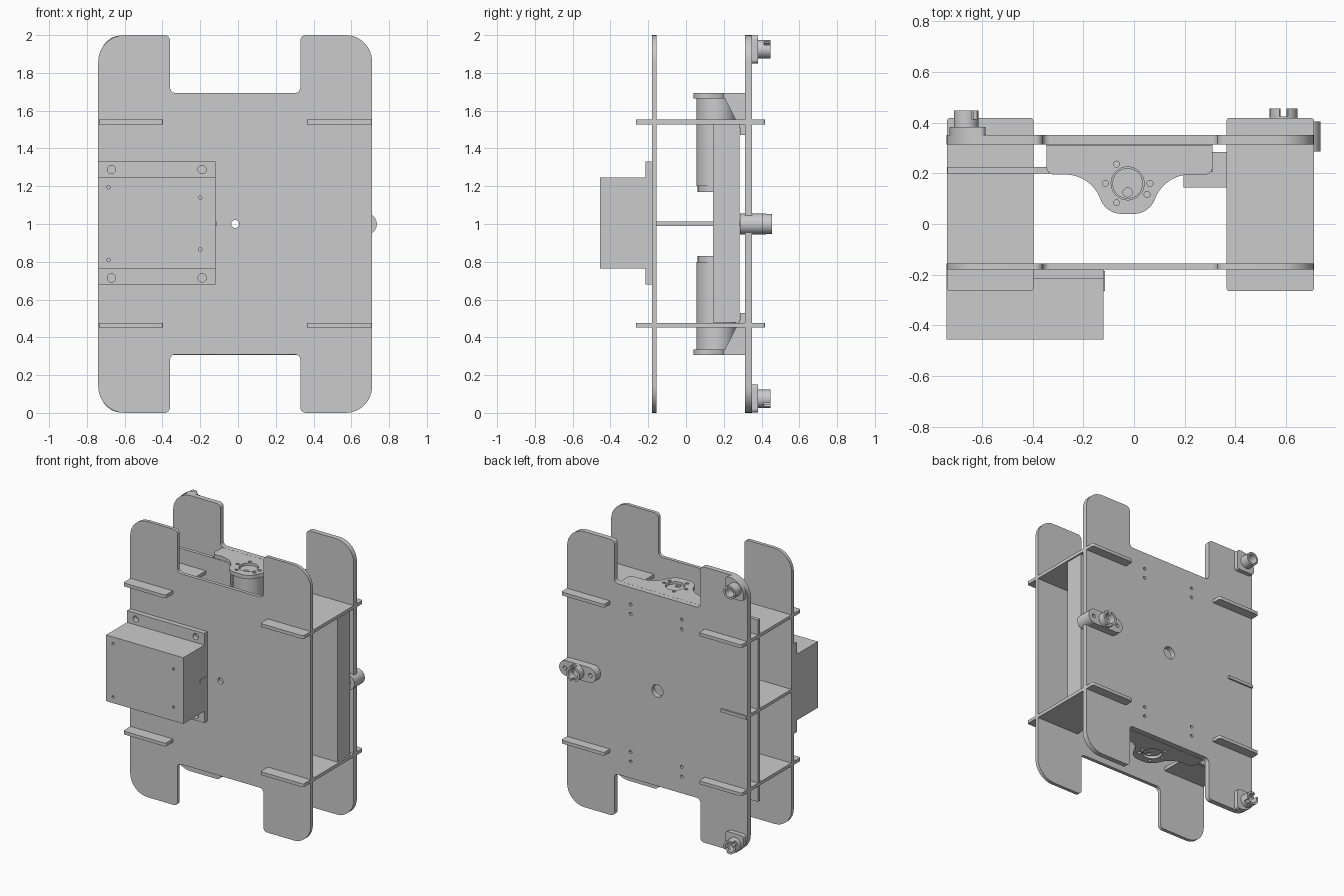
import bpy, math
from math import pi, cos, sin
from mathutils import Matrix, Vector

if "Cube" in bpy.data.objects:
    bpy.data.objects.remove(bpy.data.objects["Cube"])

def rpoly(pts, n=8):
    """Polygon outline from (u, v, radius) corners, with filleted corners."""
    out = []
    for i, (u, v, r) in enumerate(pts):
        p = Vector((u, v))
        if r == 0:
            out.append(p)
            continue
        a = (Vector(pts[i - 1][:2]) - p).normalized()
        b = (Vector(pts[(i + 1) % len(pts)][:2]) - p).normalized()
        half = a.angle(b) / 2
        t0, t1 = p + a * (r / math.tan(half)), p + b * (r / math.tan(half))
        c = p + (a + b).normalized() * (r / sin(half))
        v0, v1 = t0 - c, t1 - c
        ang = v0.angle(v1)
        for k in range(n + 1):
            s = k / n
            out.append(c + (v0 * sin((1 - s) * ang) + v1 * sin(s * ang)) / sin(ang))
    return out

def rect(u0, v0, u1, v1, r=0.0):
    return rpoly([(u0, v0, r), (u1, v0, r), (u1, v1, r), (u0, v1, r)])

def circle(u, v, r, n=24):
    return [Vector((u + r * cos(2 * pi * k / n), v + r * sin(2 * pi * k / n))) for k in range(n)]

def sector(u, v, r0, r1, a0, a1, n=12):
    arc = [a0 + (a1 - a0) * k / n for k in range(n + 1)]
    return ([Vector((u + r1 * cos(a), v + r1 * sin(a))) for a in arc] +
            [Vector((u + r0 * cos(a), v + r0 * sin(a))) for a in reversed(arc)])

# rotations that put the drawn profile in the xy, xz or yz plane
ROT = {'Z': Matrix(), 'Y': Matrix.Rotation(pi / 2, 4, 'X'),
       'X': Matrix(((0, 0, 1, 0), (1, 0, 0, 0), (0, 1, 0, 0), (0, 0, 0, 1)))}

def slab(name, loops, axis, lo, hi):
    """Extrude outlines (first = outside, rest = holes or islands) from lo to hi along axis."""
    cu = bpy.data.curves.new(name, 'CURVE')
    cu.dimensions, cu.fill_mode = '2D', 'BOTH'
    cu.extrude = abs(hi - lo) / 2
    for loop in loops:
        sp = cu.splines.new('POLY')
        sp.points.add(len(loop) - 1)
        for q, p in zip(sp.points, loop):
            q.co = (p[0], p[1], 0, 1)
        sp.use_cyclic_u = True
    tmp = bpy.data.objects.new(name + "_curve", cu)
    bpy.context.collection.objects.link(tmp)
    dg = bpy.context.evaluated_depsgraph_get()
    me = bpy.data.meshes.new_from_object(tmp.evaluated_get(dg))
    bpy.data.objects.remove(tmp)
    bpy.data.curves.remove(cu)
    shift = Vector((0, 0, 0))
    shift['XYZ'.index(axis)] = (lo + hi) / 2
    me.transform(Matrix.Translation(shift) @ ROT[axis])
    ob = bpy.data.objects.new(name, me)
    bpy.context.collection.objects.link(ob)
    return ob

def box(name, x0, x1, y0, y1, z0, z1):
    return slab(name, [rect(x0, y0, x1, y1)], 'Z', z0, z1)

L, R = -0.74, 0.71
# H-shaped front and back plates
outline = rpoly([(L, 0, .14), (-.36, 0, .03), (-.36, .31, .03), (.33, .31, .03),
                 (.33, 0, .03), (R, 0, .14), (R, 2, .14), (.33, 2, .03),
                 (.33, 1.693, .03), (-.36, 1.693, .03), (-.36, 2, .03), (L, 2, .14)])
slab("front_plate", [outline, circle(-.015, 1, .021)], 'Y', -.18, -.155)
screws = [circle(x, z, .011, 12) for x in (-.21, .2) for z in (.43, .5, 1.5, 1.57)]
slab("back_plate", [outline, circle(-.015, 1, .045)] + screws, 'Y', .313, .35)

# Cross shelves that pass through both plates
for z, level in ((.465, "lower"), (1.54, "upper")):
    for x0, x1, side in ((-.737, -.397, "left"), (.365, .71, "right")):
        slab(f"{level}_{side}_shelf", [rect(x0, -.265, x1, .418, .012)],
             'Z', z - .012, z + .012)
slab("middle_shelf", [[(-.737, -.265), (-.115, -.265), (-.115, -.185), (-.397, -.185),
                       (-.397, .2), (-.53, .2), (-.53, .362), (-.737, .362)]],
     'Z', .99, 1.012)

# Inner upright panel and long inner block
box("inner_panel", -.735, -.2, .2, .225, .34, 1.66)
box("inner_block", .195, .7, .143, .283, .478, 1.527)

# Front box on its flange
corner_holes = [circle(x, z, .022) for x in (-.67, -.19) for z in (.715, 1.288)]
slab("box_flange", [rect(L, .68, -.12, 1.33)] + corner_holes, 'Y', -.215, -.18)
pin_holes = [circle(x, z, .009, 12) for x, z in
             ((-.685, 1.195), (-.2, 1.14), (-.685, .81), (-.2, .865))]
slab("front_box_face", [rect(L, .765, -.12, 1.245)] + pin_holes, 'Y', -.455, -.43)
box("front_box_body", L, -.12, -.43, -.215, .765, 1.245)

# Motor and bracket at each end, mirrored about z = 1
MX, MY = -.025, .16
nose = rpoly([(-.345, .312, 0), (-.345, .195, .03), (-.17, .195, .148), (-.11, .04, .088),
              (.06, .04, .088), (.12, .195, .148), (.31, .195, .03), (.31, .312, 0)], 12)
bolts = [circle(MX + .088 * cos(math.radians(a)), MY + .088 * sin(math.radians(a)), .012, 12)
         for a in (120, 180, 240, 330, 0)]
for s, end in ((1, "top"), (-1, "bottom")):
    def z(v):
        return 1 + s * (v - 1)
    def span(v0, v1):
        return sorted((z(v0), z(v1)))
    slab(f"{end}_bracket_flange", [nose, circle(MX, MY, .065, 32)] + bolts, 'Z', *span(1.665, 1.693))
    holes = [circle(x, z(v), .011, 12) for x in (-.21, .2) for v in (1.5, 1.57)]
    slab(f"{end}_bracket_back", [rect(-.345, z(1.665), .31, z(1.47))] + holes, 'Y', .287, .313)
    for x in (-.345, .285):
        slab(f"{end}_bracket_gusset", [[(.205, z(1.665)), (.29, z(1.665)), (.29, z(1.5))]],
             'X', x, x + .025)
    slab(f"{end}_motor_body", [circle(MX, MY, .105, 40)], 'Z', *span(1.2, 1.665))
    slab(f"{end}_motor_cap", [circle(MX, MY, .098, 40)], 'Z', *span(1.17, 1.2))
    slab(f"{end}_motor_boss", [circle(MX, MY, .06, 32), circle(MX, MY - .035, .018)],
         'Z', *span(1.66, 1.678))

def notched_tube(name, x, z, r, y0, y1, turn):
    """Short tube whose outer end is split by two notches."""
    ym = y0 + (y1 - y0) * .45
    slab(name + "_ring", [circle(x, z, r, 32), circle(x, z, r * .7, 32)], 'Y', y0, ym)
    for k in (0, 1):
        a = turn + k * pi
        slab(f"{name}_prong", [sector(x, z, r * .7, r, a + .3, a + pi - .3)], 'Y', ym, y1)

# Corner mounts on the back plate
for s, end in ((1, "top"), (-1, "bottom")):
    def z(v):
        return 1 + s * (v - 1)
    pad = rpoly([(-.728, z(1.85), .02), (-.585, z(1.85), .02),
                 (-.585, z(1.998), .02), (-.728, z(1.998), .11)])
    slab(f"{end}_corner_pad", [pad, circle(-.662, z(1.925), .03)], 'Y', .35, .382)
    notched_tube(f"{end}_corner_tube", -.662, z(1.925), .048, .382, .448, s * pi / 4)

# Edge mount: long rounded pad with two screw holes and a tube
slab("edge_pad", [rect(.44, .945, .735, 1.055, .0545),
                  circle(.485, 1, .014, 12), circle(.69, 1, .014, 12), circle(.59, 1, .036)],
     'Y', .285, .405)
notched_tube("edge_tube", .59, 1, .055, .4, .455, pi / 2)

bpy.ops.object.select_all(action='SELECT')
bpy.context.view_layer.objects.active = bpy.context.selected_objects[0]
bpy.ops.object.shade_smooth_by_angle(angle=math.radians(30))
